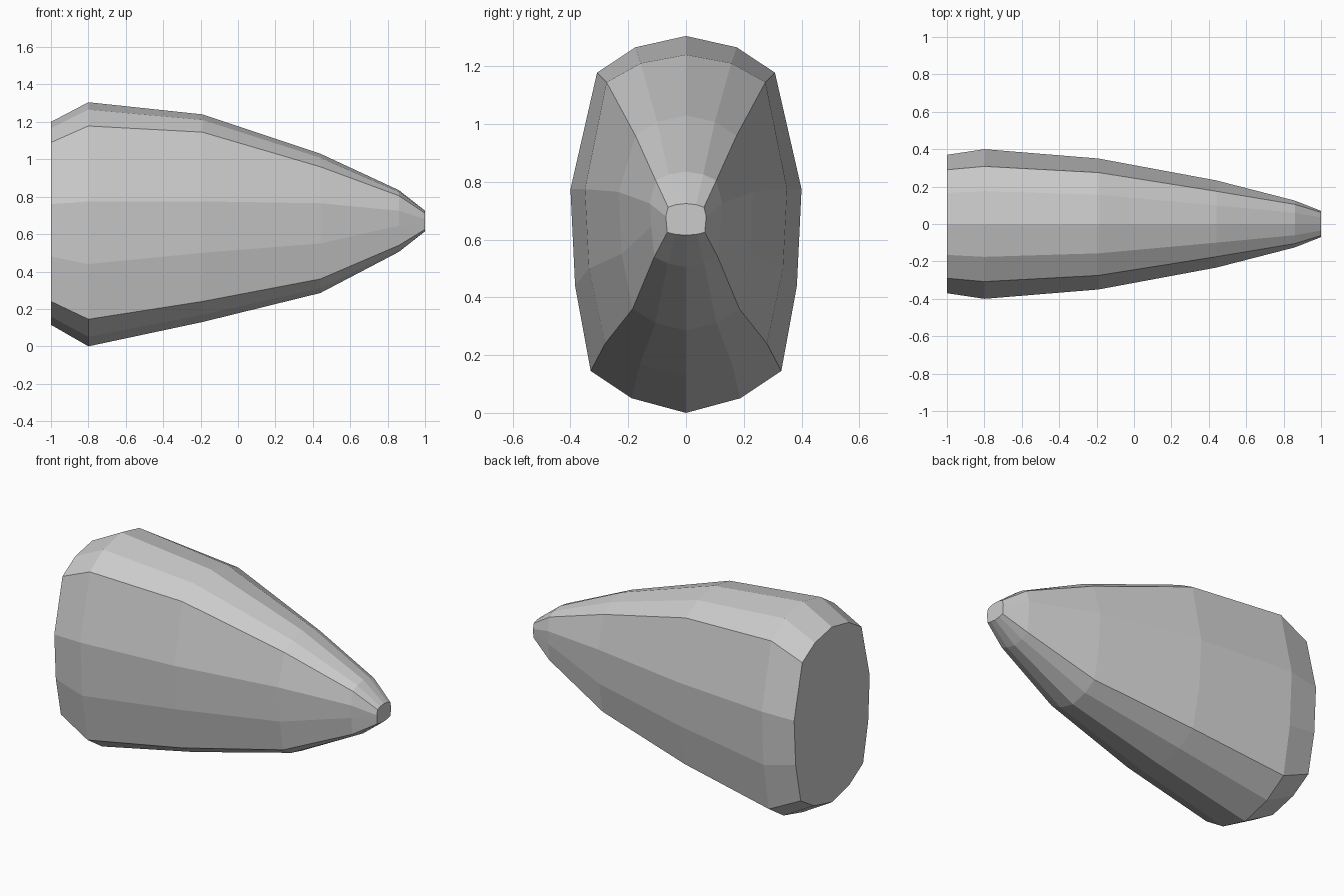
import bpy
import bmesh

if "Cube" in bpy.data.objects:
    bpy.data.objects.remove(bpy.data.objects["Cube"])

# Stations along x: x, heights (top, shoulder, side, lower side, bottom corner, keel),
# half widths (shoulder, side, bottom corner)
STATIONS = [
    (-1.00, (1.20, 1.09, 0.76, 0.48, 0.24, 0.115), (0.29, 0.37, 0.305)),
    (-0.80, (1.305, 1.178, 0.775, 0.44, 0.145, 0.0), (0.308, 0.40, 0.33)),
    (-0.19, (1.24, 1.145, 0.775, 0.50, 0.24, 0.13), (0.275, 0.35, 0.28)),
    (0.44, (1.03, 0.96, 0.765, 0.55, 0.36, 0.285), (0.175, 0.233, 0.185)),
    (0.86, (0.835, 0.805, 0.725, 0.645, 0.54, 0.505), (0.105, 0.125, 0.11)),
    (1.00, (0.725, 0.712, 0.68, 0.65, 0.625, 0.615), (0.062, 0.07, 0.065)),
]


def cross_section(x, heights, widths):
    """Closed 14-sided section, mirrored across y = 0."""
    top, shoulder, side, lower, corner, keel = heights
    sw, mw, cw = widths
    half = [
        (sw * 0.57, top + (shoulder - top) * 0.31),
        (sw, shoulder),
        (mw, side),
        (mw * 0.96, lower),
        (cw, corner),
        (cw * 0.57, keel + (corner - keel) * 0.35),
    ]
    ring = [(0, top)] + half + [(0, keel)] + [(-y, z) for y, z in reversed(half)]
    return [(x, y, z) for y, z in ring]


# Tapered faceted hull
bm = bmesh.new()
rings = [[bm.verts.new(p) for p in cross_section(*s)] for s in STATIONS]
for a, b in zip(rings, rings[1:]):
    for i in range(len(a)):
        j = (i + 1) % len(a)
        bm.faces.new((a[i], a[j], b[j], b[i]))

# Flat tail and nose caps
bm.faces.new(rings[0])
bm.faces.new(rings[-1])
bmesh.ops.recalc_face_normals(bm, faces=bm.faces)

mesh = bpy.data.meshes.new("tapered_body")
bm.to_mesh(mesh)
bm.free()
body = bpy.data.objects.new("tapered_body", mesh)
bpy.context.collection.objects.link(body)
